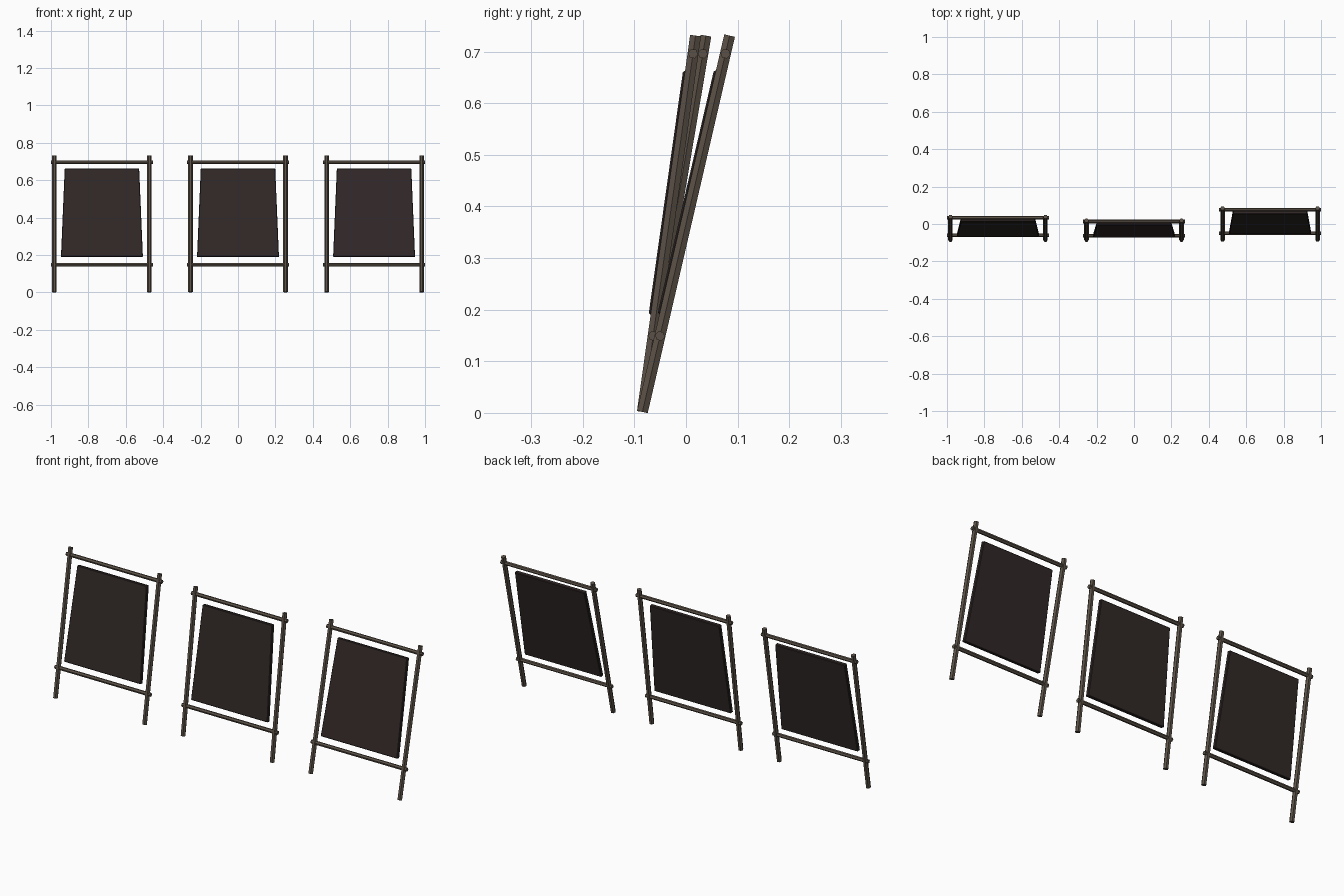
import bpy, bmesh, math
from mathutils import Matrix, Vector

if "Cube" in bpy.data.objects:
    bpy.data.objects.remove(bpy.data.objects["Cube"])


def material(name, rgb):
    m = bpy.data.materials.new(name)
    m.diffuse_color = (*rgb, 1)
    m.use_nodes = True
    m.node_tree.nodes["Principled BSDF"].inputs["Base Color"].default_value = m.diffuse_color
    return m


WOOD = material("weathered wood", (0.105, 0.083, 0.063))
HIDE = material("dark hide", (0.030, 0.021, 0.020))


def finish(bm, name, mat, matrix):
    bmesh.ops.recalc_face_normals(bm, faces=bm.faces)
    me = bpy.data.meshes.new(name)
    bm.to_mesh(me)
    bm.free()
    me.materials.append(mat)
    ob = bpy.data.objects.new(name, me)
    bpy.context.collection.objects.link(ob)
    ob.matrix_world = matrix
    return ob


# Six-sided pole; corners point along local x
def pole(name, radius, length, matrix):
    bm = bmesh.new()
    bmesh.ops.create_cone(bm, cap_ends=True, segments=6, radius1=radius, radius2=radius, depth=length,
                          matrix=Matrix.Rotation(math.radians(30), 4, 'Z'))
    xs = max(v.co.x for v in bm.verts)
    if xs < radius * 0.95:   # keep corners on the x axis
        bmesh.ops.rotate(bm, verts=bm.verts, matrix=Matrix.Rotation(math.radians(30), 3, 'Z'))
    return finish(bm, name, WOOD, matrix)


# Tapered stretched panel with softened edges
def panel(name, z0, z1, matrix):
    bm = bmesh.new()
    outline = [(-0.219, z0), (0.219, z0), (0.199, z1), (-0.199, z1)]
    face = bm.faces.new([bm.verts.new((x, -0.0145, z)) for x, z in outline])
    ext = bmesh.ops.extrude_face_region(bm, geom=[face])
    vs = [e for e in ext["geom"] if isinstance(e, bmesh.types.BMVert)]
    bmesh.ops.translate(bm, verts=vs, vec=(0, 0.019, 0))
    bmesh.ops.bevel(bm, geom=bm.edges[:], offset=0.003, segments=1, affect='EDGES')
    return finish(bm, name, HIDE, matrix)


# Three frames leaning back by different amounts: centre x, top y
BOTTOM_Y, BOTTOM_Z, TOP_Z = -0.0845, 0.002, 0.731
for label, cx, top_y in (("left", -0.7275, 0.0385), ("middle", 0.0, 0.0185), ("right", 0.7275, 0.0845)):
    rise = TOP_Z - BOTTOM_Z
    lean = math.atan2(top_y - BOTTOM_Y, rise)
    length = rise / math.cos(lean)
    base = Matrix.Translation((cx, BOTTOM_Y, BOTTOM_Z)) @ Matrix.Rotation(-lean, 4, 'X')

    def along(z):
        return (z - BOTTOM_Z) / math.cos(lean)

    for side, sx in (("left", -1), ("right", 1)):
        pole(f"{label}_frame_{side}_post", 0.0122, length,
             base @ Matrix.Translation((sx * 0.254, 0, length / 2)))
    for part, z in (("bottom", 0.149), ("top", 0.696)):
        turn = Matrix.Rotation(math.radians(90), 4, 'Z') @ Matrix.Rotation(math.radians(90), 4, 'X')
        pole(f"{label}_frame_{part}_rail", 0.0098, 0.545,
             base @ Matrix.Translation((0, 0, along(z))) @ turn)
    panel(f"{label}_frame_panel", along(0.189), along(0.661), base)
